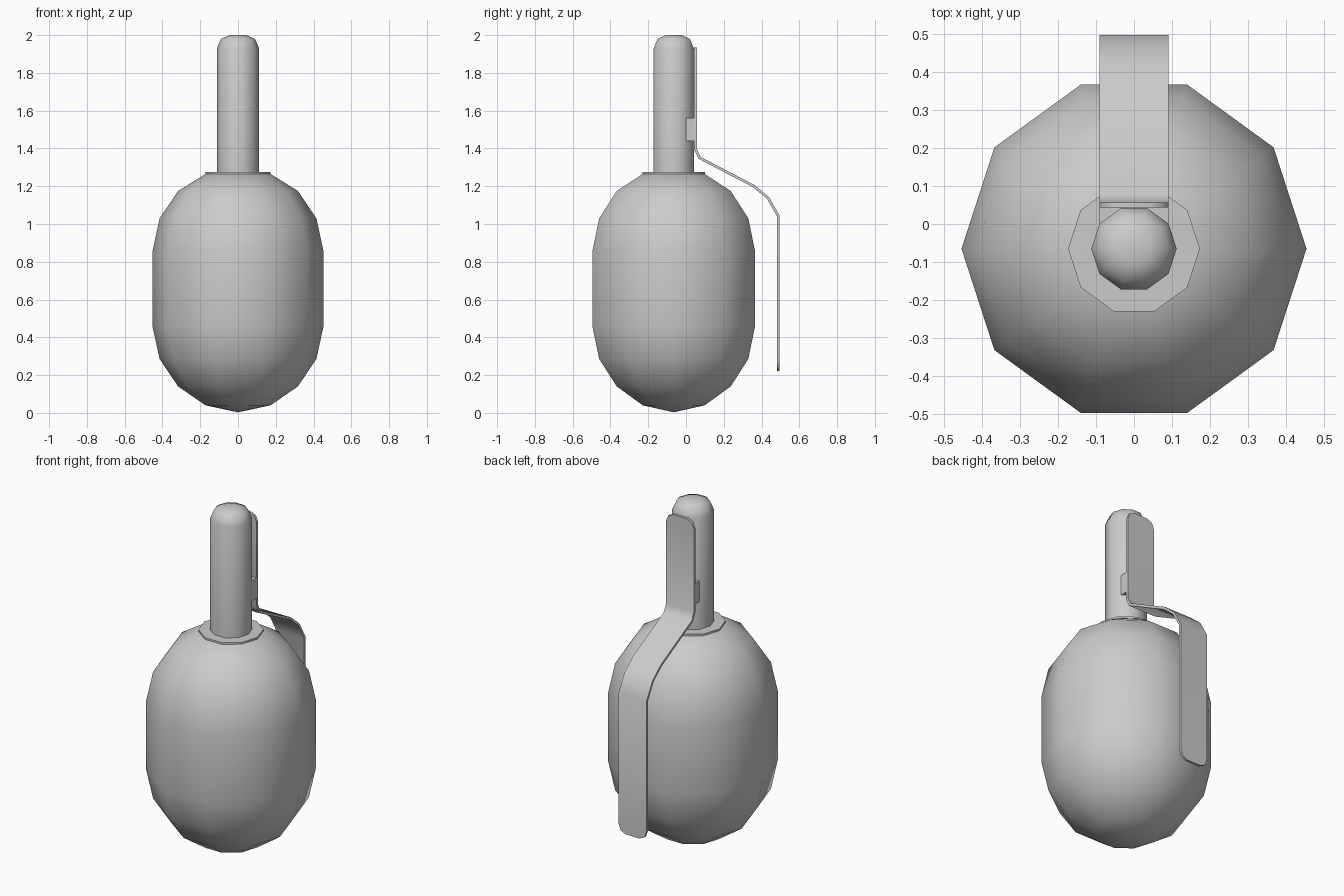
import bpy, bmesh, math

if "Cube" in bpy.data.objects:
    bpy.data.objects.remove(bpy.data.objects["Cube"])

CY = -0.065   # axis of body and fuse


def finish(name, bm, angle=50):
    bmesh.ops.recalc_face_normals(bm, faces=bm.faces)
    me = bpy.data.meshes.new(name)
    bm.to_mesh(me)
    bm.free()
    ob = bpy.data.objects.new(name, me)
    bpy.context.collection.objects.link(ob)
    bpy.ops.object.select_all(action='DESELECT')
    ob.select_set(True)
    bpy.context.view_layer.objects.active = ob
    bpy.ops.object.shade_smooth_by_angle(angle=math.radians(angle))
    return ob


def lathe(name, profile, sides=10):
    bm = bmesh.new()
    vs = [bm.verts.new((r, CY, z)) for r, z in profile]
    edges = [bm.edges.new(p) for p in zip(vs, vs[1:])]
    bmesh.ops.spin(bm, geom=vs + edges, cent=(0, CY, 0), axis=(0, 0, 1),
                   angle=math.tau, steps=sides, use_duplicate=False)
    bmesh.ops.remove_doubles(bm, verts=bm.verts, dist=1e-4)
    return finish(name, bm)


# Ten-sided capsule body
lathe("body", [(0, 0.003), (.172, .04), (.317, .14), (.415, .285), (.453, .46),
               (.453, .855), (.415, 1.03), (.317, 1.175), (.172, 1.265), (0, 1.267)])

# Thin collar where the fuse enters
lathe("collar", [(0, 1.25), (.173, 1.262), (.173, 1.275), (0, 1.277)])

# Fuse tube with rounded top
lathe("fuse_tube", [(0, 1.26), (.112, 1.26), (.112, 1.93), (.09, 1.98), (.043, 2.0), (0, 2.0)])

# Block joining the lever to the fuse
bm = bmesh.new()
bmesh.ops.create_cube(bm, size=1)
bmesh.ops.scale(bm, vec=(.18, .05, .12), verts=bm.verts)
bmesh.ops.translate(bm, vec=(0, .023, 1.5), verts=bm.verts)
finish("lever_mount", bm, 30)

# Bent strip lever: (y, z, half width) with rounded ends
path = [(.05, 1.935, .045), (.05, 1.92, .077), (.05, 1.885, .091),
        (.05, 1.395, .091), (.072, 1.35, .091), (.36, 1.2, .091),
        (.435, 1.137, .091), (.489, 1.042, .091),
        (.489, .275, .091), (.489, .238, .077), (.489, .223, .045)]
bm = bmesh.new()
rows = [[bm.verts.new((s * w, y, z)) for s in (-1, 1)] for y, z, w in path]
for a, b in zip(rows, rows[1:]):
    bm.faces.new((a[0], a[1], b[1], b[0]))
lever = finish("safety_lever", bm)
mod = lever.modifiers.new("thickness", 'SOLIDIFY')
mod.thickness = .014
mod.offset = 0
mod.use_even_offset = True
bpy.ops.object.modifier_apply(modifier=mod.name)
bpy.ops.object.shade_smooth_by_angle(angle=math.radians(50))
